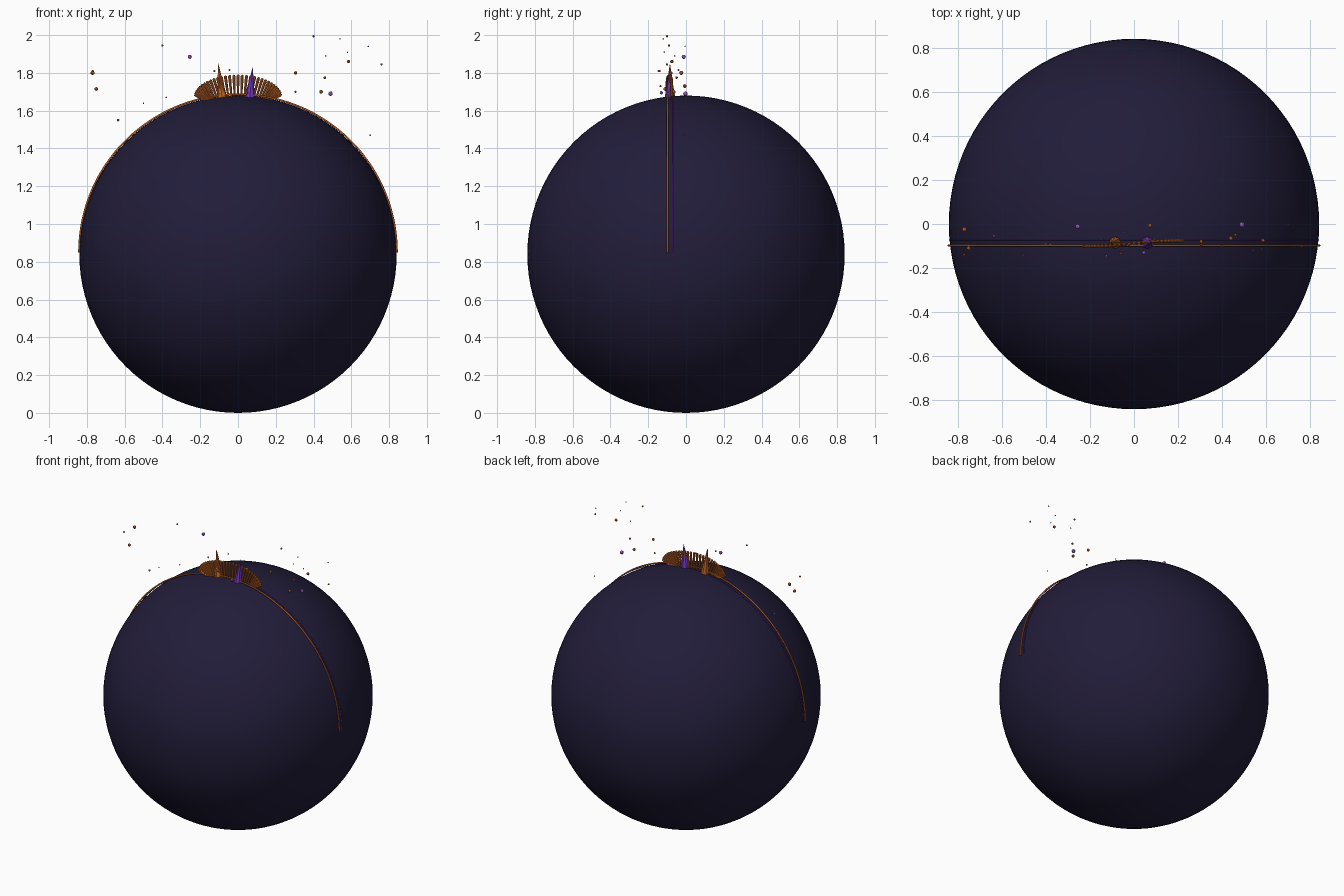
import bpy, math
from mathutils import Vector

if "Cube" in bpy.data.objects:
    bpy.data.objects.remove(bpy.data.objects["Cube"])

R = 0.84


def material(name, rgb):
    m = bpy.data.materials.new(name)
    m.diffuse_color = (*rgb, 1)
    m.use_nodes = True
    m.node_tree.nodes["Principled BSDF"].inputs["Base Color"].default_value = m.diffuse_color
    return m


NIGHT = material("night_blue", (0.016, 0.012, 0.042))
ORANGE = material("orange", (0.56, 0.13, 0.02))
VIOLET = material("violet", (0.17, 0.04, 0.5))
LILAC = material("lilac", (0.42, 0.14, 0.68))


def finish(name, mat, smooth=True):
    o = bpy.context.object
    o.name = name
    o.data.materials.append(mat)
    if smooth:
        bpy.ops.object.shade_smooth_by_angle()
    return o


def cone(name, base, tip, r1, r2, mat, sides=8):
    a, b = Vector(base), Vector(tip)
    d = b - a
    bpy.ops.mesh.primitive_cone_add(vertices=sides, radius1=r1, radius2=r2, depth=d.length,
                                    location=(a + b) / 2,
                                    rotation=d.to_track_quat('Z', 'Y').to_euler())
    return finish(name, mat, False)


def arc(name, y, radius, thick, mat):
    # half ring over the top of the globe
    cu = bpy.data.curves.new(name, 'CURVE')
    cu.dimensions = '3D'
    cu.bevel_depth = thick
    cu.bevel_resolution = 2
    cu.use_fill_caps = True
    s = cu.splines.new('POLY')
    n = 96
    s.points.add(n)
    for i in range(n + 1):
        a = math.pi * i / n
        s.points[i].co = (radius * math.cos(a), y, R + 0.01 + (radius - 0.005) * math.sin(a), 1)
    cu.materials.append(mat)
    bpy.context.collection.objects.link(bpy.data.objects.new(name, cu))


# Globe
bpy.ops.mesh.primitive_uv_sphere_add(segments=96, ring_count=48, radius=R, location=(0, 0, R))
finish("globe", NIGHT)

# Rails hugging the globe
arc("orange_rail", -0.097, 0.841, 0.005, ORANGE)
arc("violet_rail", -0.072, 0.838, 0.002, VIOLET)

# Fan of ribs crossing from one rail to the other
N = 31
for i in range(N):
    t = -1 + 2 * i / (N - 1)
    a = t * math.radians(86)
    x = 0.225 * math.sin(a)
    z = 1.675 + 0.108 * math.cos(a)
    y = -0.088 + 0.013 * math.tanh(3 * t)
    xb = 0.76 * x
    zb = R + math.sqrt(R * R - xb * xb - y * y) - 0.005
    cone("fan_rib", (xb, y, zb), (x, y, z), 0.005, 0.008, ORANGE)
    bpy.ops.mesh.primitive_ico_sphere_add(subdivisions=1, radius=0.009, location=(x, y, z))
    finish("rib_tip", ORANGE, False)

# Two spikes
cone("orange_spike", (-0.085, -0.085, 1.67), (-0.105, -0.085, 1.852), 0.027, 0, ORANGE)
cone("violet_spike", (0.062, -0.085, 1.67), (0.078, -0.085, 1.83), 0.028, 0, VIOLET)

# Floating sparks: x, y, z, radius
orange_sparks = [
    (-0.77, -0.025, 1.80, .011), (-0.75, -0.11, 1.715, .010), (-0.77, -0.14, 1.81, .006),
    (-0.40, -0.09, 1.945, .006), (-0.06, -0.135, 1.73, .006), (0.073, -0.007, 1.73, .010),
    (0.305, -0.08, 1.80, .009), (0.305, -0.095, 1.70, .006), (0.40, -0.10, 1.994, .006),
    (0.44, -0.065, 1.70, .010), (0.46, -0.05, 1.775, .007), (0.585, -0.075, 1.86, .009),
    (0.76, -0.10, 1.845, .006), (0.70, -0.005, 1.47, .004)]
lilac_sparks = [
    (-0.635, -0.055, 1.55, .007), (-0.50, -0.145, 1.64, .004), (-0.38, -0.09, 1.67, .004),
    (-0.255, -0.012, 1.885, .011), (-0.125, -0.145, 1.81, .006), (-0.045, -0.04, 1.815, .005),
    (0.045, -0.13, 1.695, .009), (0.465, -0.06, 1.89, .004), (0.49, -0.003, 1.69, .012),
    (0.54, -0.12, 1.98, .004), (0.58, -0.115, 1.91, .004), (0.69, -0.005, 1.94, .004)]
for name, mat, sparks in (("orange_spark", ORANGE, orange_sparks), ("lilac_spark", LILAC, lilac_sparks)):
    for x, y, z, r in sparks:
        bpy.ops.mesh.primitive_ico_sphere_add(subdivisions=2, radius=r, location=(x, y, z))
        finish(name, mat, False)
